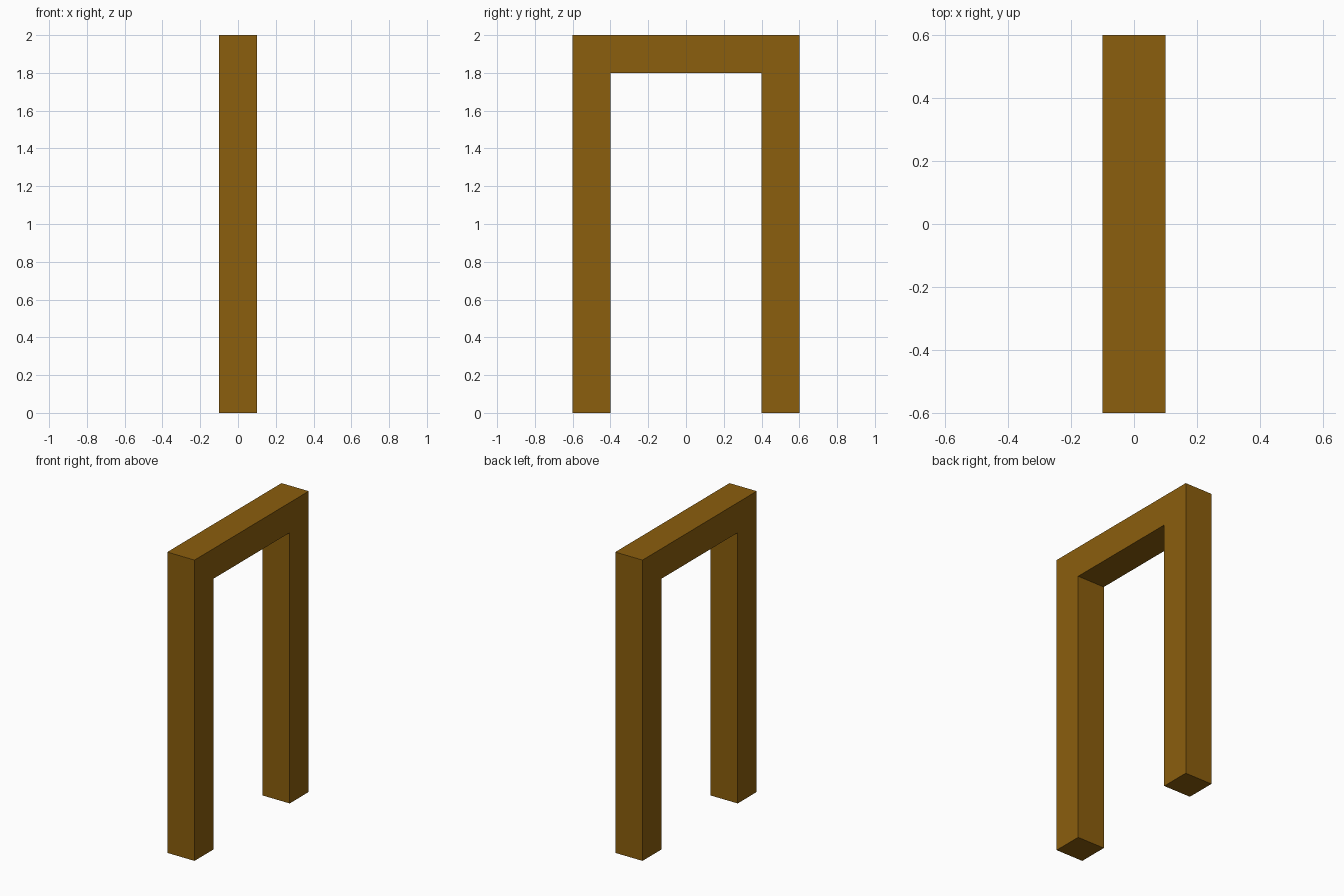
import bpy
import bmesh

cube = bpy.data.objects.get("Cube")
if cube:
    bpy.data.objects.remove(cube, do_unlink=True)

HALF_DEPTH, HEIGHT, BEAM, HALF_THICK = 0.6, 2.0, 0.2, 0.1

# Brown wood colour
color = (0.258, 0.112, 0.004, 1.0)
wood = bpy.data.materials.new("brown_wood")
wood.use_nodes = True
wood.diffuse_color = color
bsdf = wood.node_tree.nodes["Principled BSDF"]
bsdf.inputs["Base Color"].default_value = color
bsdf.inputs["Roughness"].default_value = 0.8

# Archway: half of the outline in (y, z), mirrored to the other post
inner, under = HALF_DEPTH - BEAM, HEIGHT - BEAM
half = [(inner, under), (inner, 0), (HALF_DEPTH, 0), (HALF_DEPTH, HEIGHT)]
outline = half + [(-y, z) for y, z in reversed(half)]

bm = bmesh.new()
face = bm.faces.new([bm.verts.new((-HALF_THICK, y, z)) for y, z in outline])
# Extrude the outline across x to the full thickness
result = bmesh.ops.extrude_face_region(bm, geom=[face], use_keep_orig=True)
moved = [g for g in result["geom"] if isinstance(g, bmesh.types.BMVert)]
bmesh.ops.translate(bm, verts=moved, vec=(2 * HALF_THICK, 0, 0))
bmesh.ops.recalc_face_normals(bm, faces=bm.faces)

mesh = bpy.data.meshes.new("door_frame")
bm.to_mesh(mesh)
bm.free()
mesh.materials.append(wood)
frame = bpy.data.objects.new("door_frame", mesh)
bpy.context.collection.objects.link(frame)
